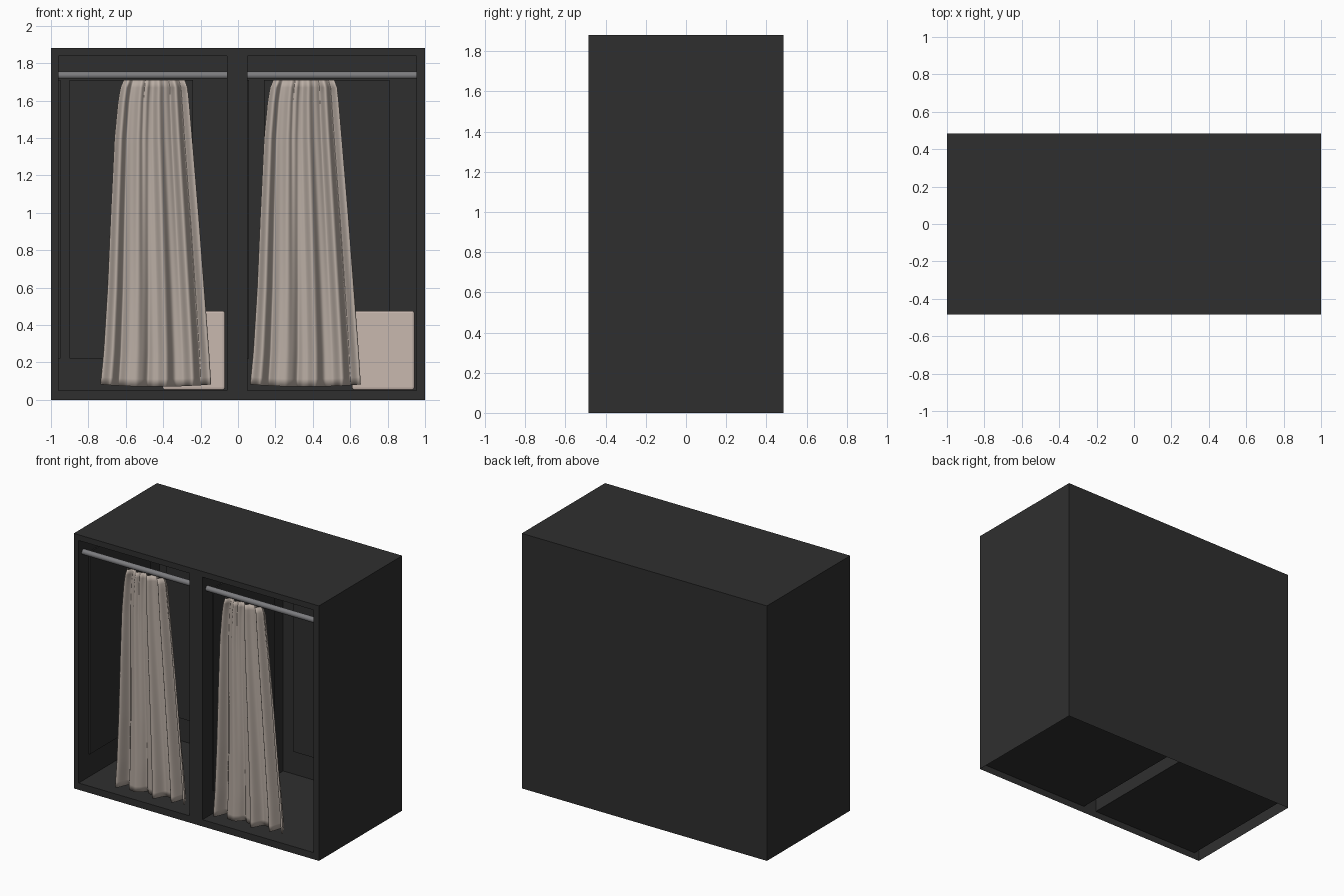
import bpy, bmesh, math

if "Cube" in bpy.data.objects:
    bpy.data.objects.remove(bpy.data.objects["Cube"])

def material(name, rgb):
    m = bpy.data.materials.new(name)
    m.diffuse_color = (*rgb, 1)
    m.use_nodes = True
    m.node_tree.nodes["Principled BSDF"].inputs["Base Color"].default_value = m.diffuse_color
    return m

DARK = material("charcoal panel", (0.028, 0.028, 0.028))
CLOTH = material("beige cloth", (0.50, 0.43, 0.38))
SEAT = material("pale beige seat", (0.58, 0.48, 0.43))
METAL = material("grey metal", (0.20, 0.20, 0.21))

def finish(bm, name, mat, smooth=False):
    me = bpy.data.meshes.new(name)
    bm.to_mesh(me)
    bm.free()
    me.materials.append(mat)
    ob = bpy.data.objects.new(name, me)
    bpy.context.collection.objects.link(ob)
    for p in me.polygons:
        p.use_smooth = smooth
    return ob

def box(name, lo, hi, mat, bevel=0):
    bm = bmesh.new()
    bmesh.ops.create_cube(bm, size=1)
    for v in bm.verts:
        v.co = [(a + b) / 2 + c * (b - a) for a, b, c in zip(lo, hi, v.co)]
    if bevel:
        bmesh.ops.bevel(bm, geom=bm.edges[:], offset=bevel, segments=3,
                        profile=0.5, affect='EDGES')
    return finish(bm, name, mat)

# Booth shell: outer skin open underneath, front face with two deep pockets
X = [-1, -0.96, -0.058, 0.05, 0.955, 1]
Z = [0, 0.05, 1.838, 1.88]
YF, YB, YP = -0.485, 0.485, 0.455
bm = bmesh.new()

def quad(*pts):
    return bm.faces.new([bm.verts.new(p) for p in pts])

pockets = []
for i in range(5):
    for j in range(3):
        f = quad((X[i], YF, Z[j]), (X[i + 1], YF, Z[j]),
                 (X[i + 1], YF, Z[j + 1]), (X[i], YF, Z[j + 1]))
        if j == 1 and i in (1, 3):
            pockets.append(f)
quad((1, YB, 0), (-1, YB, 0), (-1, YB, 1.88), (1, YB, 1.88))
quad((-1, YF, 1.88), (1, YF, 1.88), (1, YB, 1.88), (-1, YB, 1.88))
quad((1, YF, 0), (1, YB, 0), (1, YB, 1.88), (1, YF, 1.88))
quad((-1, YB, 0), (-1, YF, 0), (-1, YF, 1.88), (-1, YB, 1.88))
ext = bmesh.ops.extrude_discrete_faces(bm, faces=pockets)["faces"]
for f in ext:
    r = [v.co.copy() for v in f.verts]
    bm.faces.remove(f)
    # pocket side walls, floor, ceiling and back
    back = [(p.x, YP, p.z) for p in r]
    for k in range(4):
        n = (k + 1) % 4
        quad(r[k], back[k], back[n], r[n])
    quad(*back)
# clear the sheets left across the two openings
gone = [f for f in bm.faces if f.normal.length >= 0 and
        abs(f.calc_center_median().y - YF) < 1e-4 and
        abs(f.calc_center_median().z - (Z[1] + Z[2]) / 2) < 1e-3 and
        0.4 < abs(f.calc_center_median().x) < 0.6]
bmesh.ops.delete(bm, geom=gone, context='FACES')
bmesh.ops.remove_doubles(bm, verts=bm.verts[:], dist=1e-4)
bmesh.ops.dissolve_limit(bm, angle_limit=0.01, verts=bm.verts[:], edges=bm.edges[:])
finish(bm, "booth_shell", DARK)

# Curtain outline: (height, left x, right x), interpolated between rows
OUTLINE = [(0.07, -0.735, -0.145), (0.25, -0.718, -0.156), (0.6, -0.697, -0.182),
           (1.0, -0.680, -0.212), (1.4, -0.660, -0.245), (1.6, -0.640, -0.262),
           (1.68, -0.625, -0.270), (1.71, -0.610, -0.285)]

def edges_at(z):
    for a, b in zip(OUTLINE, OUTLINE[1:]):
        if z <= b[0]:
            t = (z - a[0]) / (b[0] - a[0])
            return [a[k] + t * (b[k] - a[k]) for k in (1, 2)]
    return OUTLINE[-1][1:]

def curtain(name, dx):
    bm = bmesh.new()
    rows, cols = 40, 96
    grid = []
    for j in range(rows + 1):
        t = j / rows
        z = 0.07 + 1.64 * t
        l, r = edges_at(min(z, 1.7099))
        row = []
        for i in range(cols + 1):
            u = i / cols
            amp = 0.034 - 0.016 * t
            w = u + 0.05 * math.sin(2 * math.pi * u)  # folds bunch unevenly
            y = -0.405 - 0.022 * t + 0.03 * (1 - t) * u
            y += amp * math.cos(2 * math.pi * 4.5 * w)
            y += 0.35 * amp * math.sin(2 * math.pi * 8 * u + 1.5 * t)
            # one sharp pleat near the left third
            y -= 0.03 * math.exp(-((u - 0.39) / 0.035) ** 2)
            sag = (1 - t) ** 3 * 0.012 * (1 - 2 * u) ** 2
            row.append(bm.verts.new((dx + l + (r - l) * u, y, z + sag)))
        grid.append(row)
    for a, b in zip(grid, grid[1:]):
        for i in range(cols):
            bm.faces.new((a[i], a[i + 1], b[i + 1], b[i]))
    ob = finish(bm, name, CLOTH, True)
    m = ob.modifiers.new("thickness", 'SOLIDIFY')
    m.thickness = 0.006
    m.offset = 0

# Fittings of each booth
for side, x0, x1, dx in (("left", -0.96, -0.058, 0.0), ("right", 0.05, 0.955, 0.8)):
    # hanging rod
    bpy.ops.mesh.primitive_cylinder_add(vertices=24, radius=0.02, depth=x1 - x0,
                                        location=((x0 + x1) / 2, -0.43, 1.735),
                                        rotation=(0, math.pi / 2, 0))
    rod = bpy.context.object
    rod.name = side + "_curtain_rod"
    rod.data.materials.append(METAL)
    bpy.ops.object.shade_smooth_by_angle()
    curtain(side + "_curtain", dx)
    # corner seat
    box(side + "_seat", (x1 - 0.345, 0.07, 0.053), (x1 - 0.012, 0.45, 0.475), SEAT, 0.012)
    # mirrors on the back and side wall
    m0, m1 = (-0.90, -0.24) if side == "left" else (0.14, 0.81)
    box(side + "_back_mirror", (m0, YP - 0.01, 0.22), (m1, YP, 1.71), DARK)
    box(side + "_side_mirror", (x0, -0.37, 0.22), (x0 + 0.01, 0.34, 1.71), DARK)
